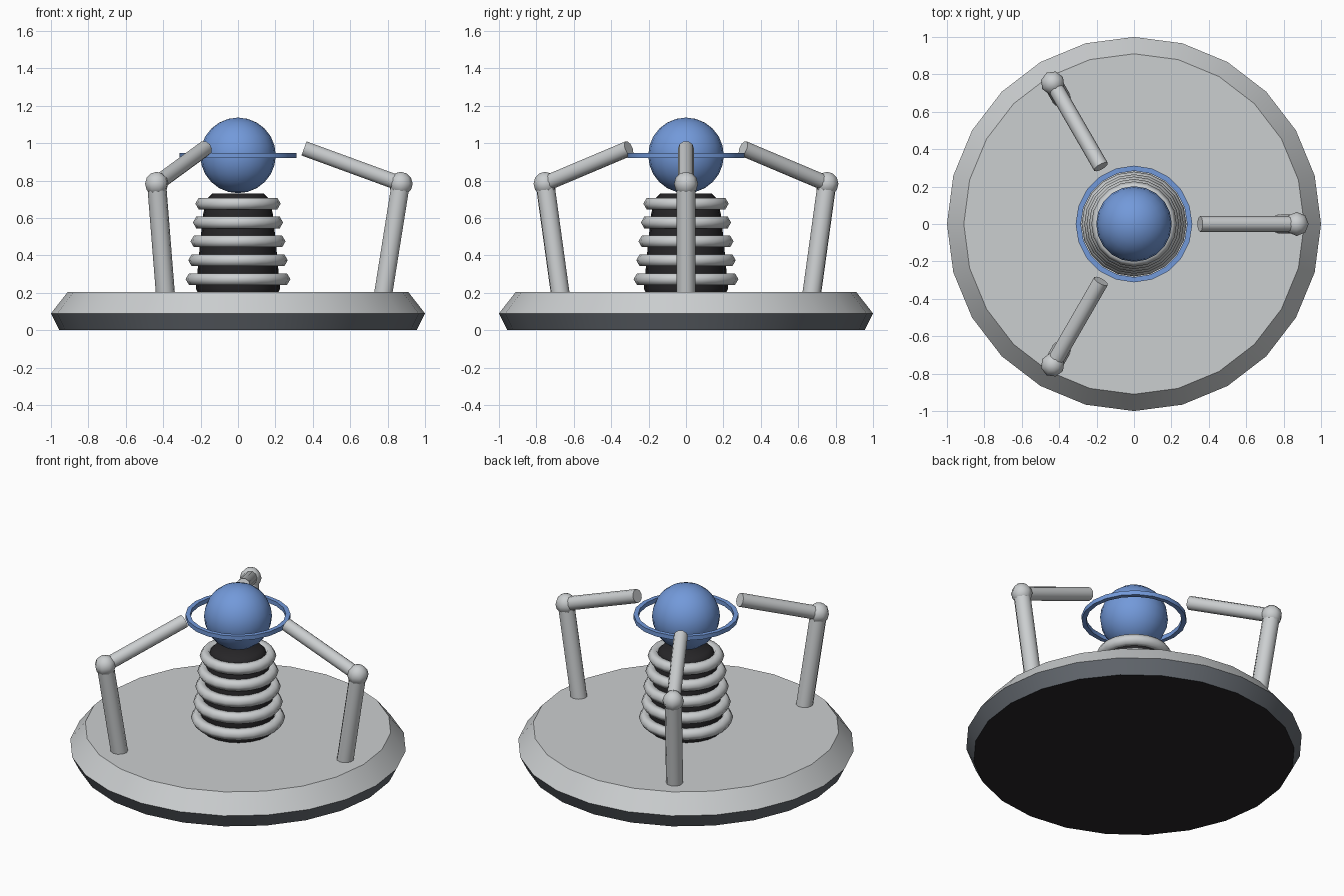
import bpy, bmesh, math
from mathutils import Vector

if "Cube" in bpy.data.objects:
    bpy.data.objects.remove(bpy.data.objects["Cube"])


def material(name, rgb):
    m = bpy.data.materials.new(name)
    m.diffuse_color = (*rgb, 1)
    m.use_nodes = True
    m.node_tree.nodes["Principled BSDF"].inputs["Base Color"].default_value = m.diffuse_color
    return m


LIGHT = material("light grey metal", (0.60, 0.62, 0.63))
SLATE = material("slate grey", (0.13, 0.145, 0.165))
BLACK = material("near black", (0.02, 0.019, 0.021))
BLUE = material("blue", (0.17, 0.32, 0.70))


def finish(name, bm, mats, angle=46):
    """Smooth shade with edges sharper than the angle kept hard."""
    bmesh.ops.recalc_face_normals(bm, faces=bm.faces)
    for f in bm.faces:
        f.smooth = True
    for e in bm.edges:
        e.smooth = e.calc_face_angle(0) < math.radians(angle)
    me = bpy.data.meshes.new(name)
    bm.to_mesh(me)
    bm.free()
    for m in mats:
        me.materials.append(m)
    ob = bpy.data.objects.new(name, me)
    bpy.context.collection.objects.link(ob)
    return ob


def lathe(profile, sides, closed=False):
    """Turn (radius, z) points about z; open profiles get end caps."""
    bm = bmesh.new()
    loops = []
    for r, z in profile:
        loops.append([bm.verts.new((r * math.cos(2 * math.pi * i / sides),
                                    r * math.sin(2 * math.pi * i / sides), z))
                      for i in range(sides)])
    pairs = list(zip(loops, loops[1:]))
    if closed:
        pairs.append((loops[-1], loops[0]))
    for a, b in pairs:
        for i in range(sides):
            j = (i + 1) % sides
            bm.faces.new((a[i], a[j], b[j], b[i]))
    if not closed:
        bm.faces.new(loops[0])
        bm.faces.new(loops[-1])
    return bm


def tube(name, start, end, radius, sides=10):
    start, end = Vector(start), Vector(end)
    axis = end - start
    bm = lathe([(radius, 0), (radius, axis.length)], sides)
    bm.transform(axis.to_track_quat('Z', 'Y').to_matrix().to_4x4())
    bmesh.ops.translate(bm, verts=bm.verts, vec=start)
    return finish(name, bm, [LIGHT])


def ball(name, centre, radius, segs, rings, mat):
    bm = bmesh.new()
    bmesh.ops.create_uvsphere(bm, u_segments=segs, v_segments=rings, radius=radius)
    bmesh.ops.translate(bm, verts=bm.verts, vec=centre)
    return finish(name, bm, [mat], 65)


# Base disc: light top and rim, slate lower band, black underside
base = finish("base", lathe([(0.955, 0), (1.0, 0.09), (0.91, 0.205)], 24),
              [LIGHT, SLATE, BLACK])
for p in base.data.polygons:
    if p.center.z < 0.01:
        p.material_index = 2
    elif p.center.z < 0.09:
        p.material_index = 1

# Dark tapering core of the column
finish("column_core", lathe([(0.215, 0.2), (0.225, 0.222), (0.207, 0.42),
                             (0.187, 0.62), (0.165, 0.705), (0.14, 0.73)], 20), [BLACK])

# Stacked insulator rings, hexagonal section
TUBE = 0.036
for k, outer in enumerate((0.28, 0.266, 0.254, 0.241, 0.228)):
    z = 0.273 + 0.101 * k
    section = [(outer - TUBE + TUBE * math.cos(a * math.pi / 3),
                z + TUBE * math.sin(a * math.pi / 3)) for a in range(6)]
    finish(f"column_ring_{k + 1}", lathe(section, 20, closed=True), [LIGHT], 65)

# Blue sphere and the flat hoop around it
ball("sphere", (0, 0, 0.935), 0.202, 20, 12, BLUE)
finish("hoop", lathe([(0.284, 0.92), (0.312, 0.92), (0.312, 0.948), (0.284, 0.948)],
                     20, closed=True), [BLUE])

# Three jointed arms pointing at the sphere
for k in range(3):
    a = k * 2 * math.pi / 3

    def at(r, z):
        return (r * math.cos(a), r * math.sin(a), z)

    tube(f"arm_post_{k + 1}", at(0.774, 0.18), at(0.87, 0.783), 0.051)
    joint = ball(f"arm_joint_{k + 1}", (0, 0, 0), 0.064, 8, 6, LIGHT)
    joint.location = at(0.87, 0.783)
    joint.rotation_euler.z = a
    tube(f"arm_pointer_{k + 1}", at(0.87, 0.783), at(0.353, 0.972), 0.042)
